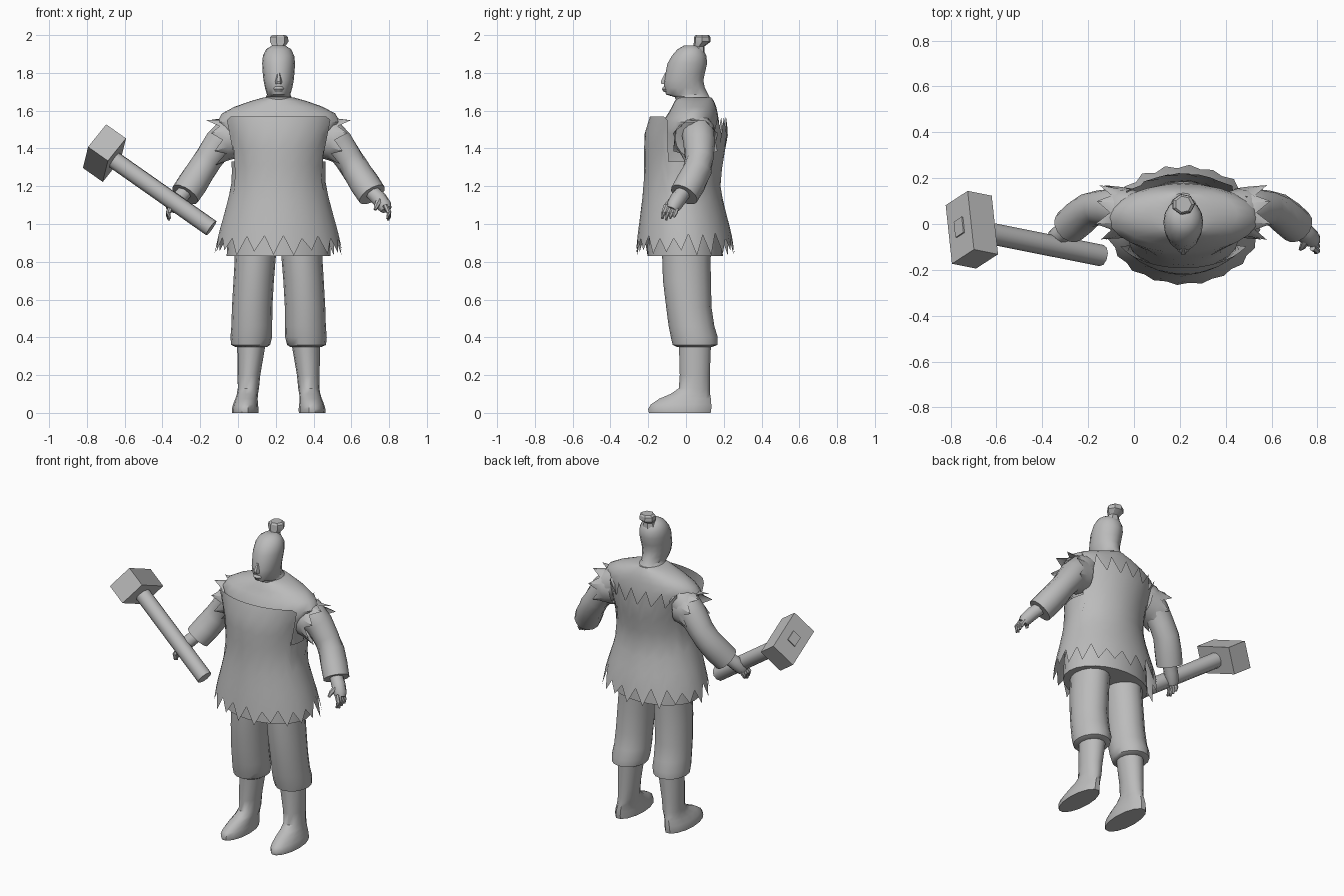
import bpy, bmesh, math, random
from mathutils import Vector, Matrix

if "Cube" in bpy.data.objects:
    bpy.data.objects.remove(bpy.data.objects["Cube"])

random.seed(4)
CX = 0.215                       # centre line of the figure
grey = bpy.data.materials.new("plain grey")
grey.diffuse_color = (0.5, 0.5, 0.5, 1)
grey.use_nodes = True
grey.node_tree.nodes["Principled BSDF"].inputs["Base Color"].default_value = grey.diffuse_color


def finish(name, rings, cap_start=True, cap_end=True, angle=40):
    """Skin equally sized closed rings of points into one object."""
    bm = bmesh.new()
    rows = [[bm.verts.new(p) for p in r] for r in rings]
    n = len(rows[0])
    for a, b in zip(rows, rows[1:]):
        for i in range(n):
            j = (i + 1) % n
            bm.faces.new((a[i], a[j], b[j], b[i]))
    if cap_start:
        bm.faces.new(rows[0][::-1])
    if cap_end:
        bm.faces.new(rows[-1])
    bmesh.ops.recalc_face_normals(bm, faces=bm.faces)
    me = bpy.data.meshes.new(name)
    bm.to_mesh(me)
    bm.free()
    me.materials.append(grey)
    ob = bpy.data.objects.new(name, me)
    bpy.context.collection.objects.link(ob)
    bpy.ops.object.select_all(action='DESELECT')
    ob.select_set(True)
    bpy.context.view_layer.objects.active = ob
    bpy.ops.object.shade_smooth_by_angle(angle=math.radians(angle))
    return ob


def loft(name, profile, n=16, angle=40):
    """Profile rows: z, centre x, half width, front y, back y."""
    rings = []
    for z, cx, rx, yf, yb in profile:
        cy, ry = (yf + yb) / 2, (yb - yf) / 2
        rings.append([(cx + rx * math.cos(2 * math.pi * i / n),
                       cy + ry * math.sin(2 * math.pi * i / n), z) for i in range(n)])
    return finish(name, rings, angle=angle)


def tube(name, path, n=12, caps=True, jag=0.0, angle=40):
    """Path rows: x, y, z, radius. jag makes the last ring ragged."""
    pts = [Vector(p[:3]) for p in path]
    rings = []
    for k, p in enumerate(pts):
        t = (pts[min(k + 1, len(pts) - 1)] - pts[max(k - 1, 0)]).normalized()
        q = t.to_track_quat('Z', 'Y')
        ring = []
        for i in range(n):
            a = 2 * math.pi * i / n
            r, push = path[k][3], 0
            if jag and k == len(pts) - 1:
                push = jag * random.uniform(0.7, 1.1) if i % 2 else -jag * 0.6
                r += push * 0.4
            ring.append(p + q @ Vector((r * math.cos(a), r * math.sin(a), 0)) + t * push)
        rings.append(ring)
    return finish(name, rings, caps, caps, angle)


def side(path, s):
    """Reflect a path of the left limb for s = -1."""
    return [(CX + s * (p[0] - CX),) + tuple(p[1:]) for p in path]


# Head, neck and topknot
loft("head", [(z, CX, r, f, b) for z, r, f, b in [
    (1.60, .11, -.05, .16), (1.65, .085, -.05, .14), (1.672, .068, -.06, .125),
    (1.685, .062, -.105, .118), (1.72, .072, -.117, .10), (1.76, .08, -.117, .092),
    (1.80, .084, -.108, .10), (1.85, .087, -.098, .112), (1.89, .083, -.075, .108),
    (1.925, .066, -.045, .09), (1.945, .035, -.01, .06)]])
loft("nose", [(1.74, CX, .016, -.133, -.09), (1.755, CX, .018, -.137, -.09),
              (1.80, CX, .009, -.112, -.085)], 6)
loft("mouth", [(1.70, CX, .02, -.118, -.09), (1.715, CX, .028, -.128, -.09),
               (1.728, CX, .024, -.118, -.09)], 8)
loft("topknot", [(1.90, CX, .05, .03, .10), (1.94, CX, .034, .04, .098),
                 (1.965, CX, .052, .04, .132), (1.99, CX, .05, .042, .13),
                 (2.0, CX, .036, .05, .122)], 7, 30)

# Torso with shoulders, ending in the straight underskirt
loft("torso", [(z, CX, r, f, b) for z, r, f, b in [
    (.83, .275, -.205, .195), (.96, .27, -.20, .19), (1.10, .25, -.19, .17),
    (1.22, .225, -.18, .155), (1.38, .235, -.16, .175), (1.48, .29, -.14, .18),
    (1.54, .325, -.125, .175), (1.585, .30, -.095, .168), (1.62, .235, -.075, .16),
    (1.65, .15, -.06, .148), (1.67, .08, -.045, .135)]], 24)

# Ragged vest: toothed hem, low armholes, smooth front top, toothed back top
vest = [(.80, .35, -.27, .265), (.96, .315, -.255, .24), (1.10, .275, -.235, .20),
        (1.22, .247, -.222, .18), (1.35, .25, -.222, .20), (1.47, .285, -.222, .222),
        (1.58, .335, -.188, .215)]


def vest_at(z):
    for a, b in zip(vest, vest[1:]):
        if z <= b[0]:
            t = (z - a[0]) / (b[0] - a[0])
            return [u + (v - u) * t for u, v in zip(a, b)][1:]
    return vest[-1][1:]


N, ROWS = 40, 9
columns = []
for i in range(N):
    a = 2 * math.pi * (i + 0.5) / N
    c, s = math.cos(a), math.sin(a)
    low = .83 + random.uniform(0, .035) if i % 2 else .955 - random.uniform(0, .035)
    high = 1.57 if abs(c) < .8 else 1.55 if abs(c) < .9 else 1.33
    if s > 0 and abs(c) < .9:
        high = 1.565 if i % 2 else 1.47
    col = []
    for k in range(ROWS):
        z = low + (high - low) * k / (ROWS - 1)
        r, f, b = vest_at(z)
        col.append((CX + r * c, (f + b) / 2 + (b - f) / 2 * s, z))
    columns.append(col)
finish("vest", [[col[k] for col in columns] for k in range(ROWS)], False, False)

# Limbs, built for both sides
arm = [(.40, .06, 1.52, .075), (.46, .065, 1.49, .09), (.53, .07, 1.425, .084),
       (.585, .07, 1.345, .076), (.625, .06, 1.285, .077), (.67, .025, 1.215, .08),
       (.71, -.01, 1.155, .078)]
palm = [(.70, -.005, 1.18, .04), (.745, -.04, 1.135, .043), (.775, -.065, 1.095, .04),
        (.785, -.075, 1.075, .03)]
for s, word in ((1, "left"), (-1, "right")):
    tube(word + "_sleeve", side(arm, s), 14, angle=50)
    tube(word + "_hand", side(palm, s), 8, angle=60)
    # Fingers fan along the depth of the hand, thumb in front
    for k in range(4):
        y = -.045 - .02 * k
        tube(f"{word}_finger_{k + 1}", side([
            (.778, y, 1.10, .014), (.80, y - .012, 1.06, .013),
            (.803 - .004 * k, y - .02, 1.02 + .008 * abs(k - 2), .007)], s), 6)
    tube(word + "_thumb", side([(.75, -.07, 1.13, .018), (.735, -.10, 1.10, .014),
                                (.725, -.11, 1.075, .008)], s), 6)
    # Torn cloth around the shoulder
    tube(word + "_shoulder_rag", side([(.44, .05, 1.455, .105), (.49, .05, 1.45, .112),
                                       (.535, .05, 1.44, .115)], s),
         16, False, .04, 30)
    # Baggy trousers gathered below the knee
    loft(word + "_trouser_leg", [(z, CX + s * x, r, f, b) for z, x, r, f, b in [
        (.35, .145, .085, -.05, .14), (.36, .148, .103, -.07, .168),
        (.40, .145, .11, -.08, .168), (.46, .142, .108, -.092, .15),
        (.56, .14, .107, -.105, .135), (.70, .132, .107, -.122, .132),
        (.80, .125, .108, -.125, .13), (.92, .118, .112, -.13, .135)]], 16)
    # Boot with a forward foot
    loft(word + "_boot", [(z, CX + s * x, r, f, b) for z, x, r, f, b in [
        (0, .177, .07, -.20, .135), (.02, .177, .071, -.205, .138),
        (.045, .175, .066, -.19, .138), (.075, .17, .059, -.145, .135),
        (.10, .165, .056, -.085, .13), (.13, .16, .056, -.04, .128),
        (.20, .157, .06, -.035, .128), (.38, .143, .077, -.04, .135)]], 14, 45)

# Hammer: round handle, block head, square peg showing at the far end
head_c = Vector((-.707, -.025, 1.375))
u = Vector((-.577, .115, .405)).normalized()
v = Vector((.035, -.245, .10))
v = (v - u * v.dot(u)).normalized()
w = u.cross(v)


def block(name, centre, du, dv, dw):
    return finish(name, [[centre + u * k * du / 2 + v * a * dv / 2 + w * b * dw / 2
                          for a, b in ((1, 1), (-1, 1), (-1, -1), (1, -1))]
                         for k in (-1, 1)], angle=30)


block("hammer_head", head_c, .13, .28, .165)
block("hammer_peg", head_c + u * .066, .012, .075, .06)
tube("hammer_handle", [(*(head_c - u * .03), .047), (*(head_c - u * .70), .047)], 10)
